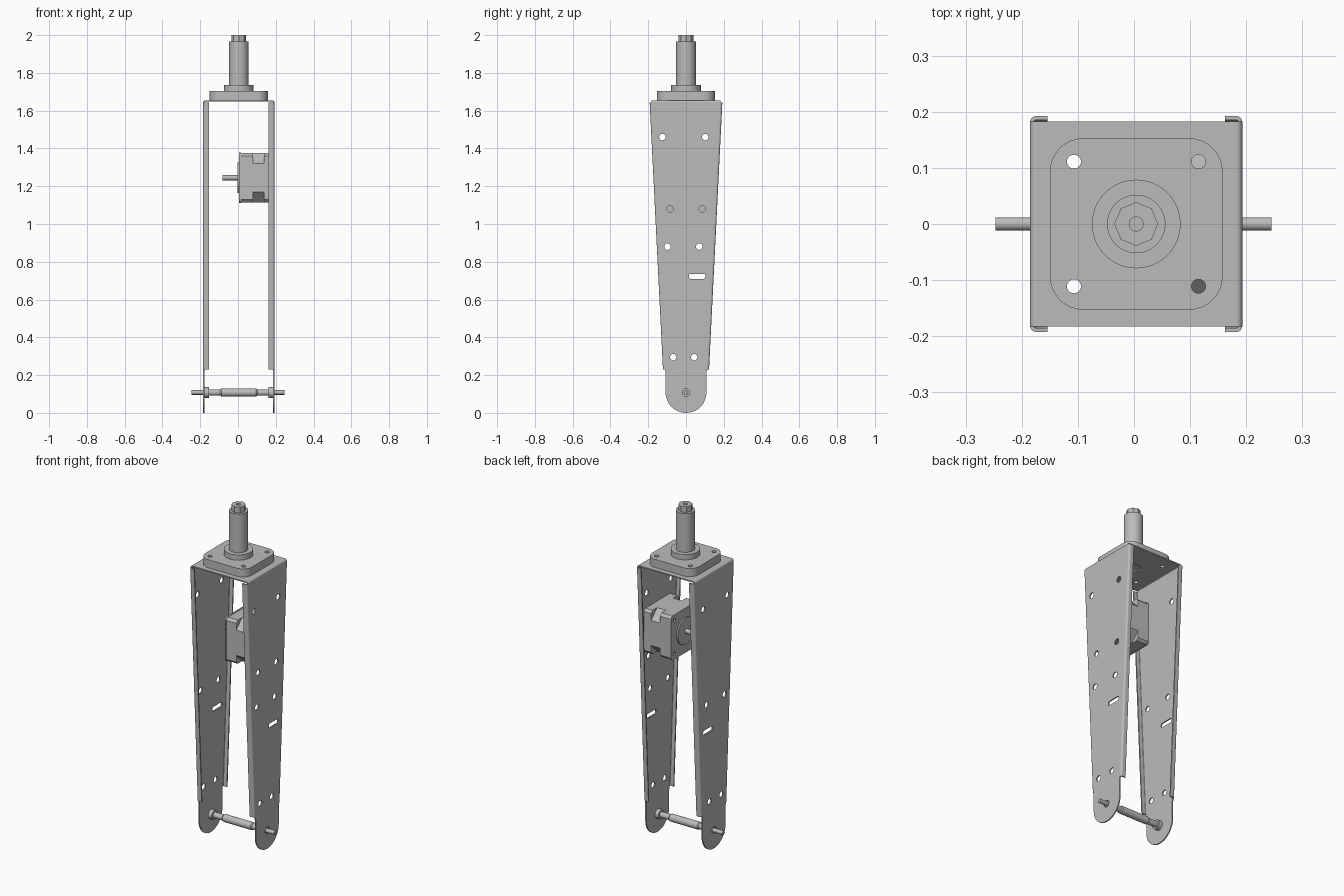
import bpy
from math import sin, cos, pi, tau
from mathutils import Matrix

cube = bpy.data.objects.get("Cube")
if cube:
    bpy.data.objects.remove(cube, do_unlink=True)

steel = bpy.data.materials.new("plain grey steel")
steel.use_nodes = True
GREY = (0.5, 0.5, 0.5, 1)
steel.diffuse_color = GREY
steel.node_tree.nodes["Principled BSDF"].inputs["Base Color"].default_value = GREY

CX = 0.004                      # middle of the fork across x
HALF = 0.189                    # half width of the fork over both legs
T, BEND = 0.007, 0.011          # sheet thickness and outer bend radius
FLANGE_Z, TOP_Z = 0.23, 1.655   # flange foot and crown top
ALONG_X = Matrix(((0, 0, 1, 0), (1, 0, 0, 0), (0, 1, 0, 0), (0, 0, 0, 1)))
UPRIGHT = Matrix.Identity(4)


def finish(name, mesh):
    mesh.materials.clear()
    mesh.materials.append(steel)
    ob = bpy.data.objects.new(name, mesh)
    bpy.context.collection.objects.link(ob)
    bpy.ops.object.select_all(action='DESELECT')
    ob.select_set(True)
    bpy.context.view_layer.objects.active = ob
    bpy.ops.object.mode_set(mode='EDIT')
    bpy.ops.mesh.select_all(action='SELECT')
    bpy.ops.mesh.remove_doubles(threshold=0.00001)
    bpy.ops.mesh.normals_make_consistent(inside=False)
    bpy.ops.object.mode_set(mode='OBJECT')
    bpy.ops.object.shade_smooth_by_angle(angle=0.5)
    return ob


def arc(x, y, r, a0, a1, n=8):
    return [(x + r * cos(a0 + (a1 - a0) * i / n), y + r * sin(a0 + (a1 - a0) * i / n))
            for i in range(n + 1)]


def circle(x, y, r, n=24):
    return arc(x, y, r, 0, tau, n)[:-1]


def rounded(x, y, hw, hh, r, n=8):
    pts = []
    for k, (sx, sy) in enumerate(((1, 1), (-1, 1), (-1, -1), (1, -1))):
        pts += arc(x + sx * (hw - r), y + sy * (hh - r), r, k * pi / 2, (k + 1) * pi / 2, n)
    return pts


def prism(name, outlines, h0, h1, matrix=UPRIGHT):
    """Extruded outline; further outlines inside the first become holes."""
    cu = bpy.data.curves.new(name, 'CURVE')
    cu.dimensions = '2D'
    cu.fill_mode = 'BOTH'
    cu.extrude = (h1 - h0) / 2
    for pts in outlines:
        sp = cu.splines.new('POLY')
        sp.points.add(len(pts) - 1)
        for p, (x, y) in zip(sp.points, pts):
            p.co = (x, y, 0, 1)
        sp.use_cyclic_u = True
    tmp = bpy.data.objects.new(name + " outline", cu)
    bpy.context.collection.objects.link(tmp)
    bpy.context.view_layer.update()
    mesh = bpy.data.meshes.new_from_object(tmp.evaluated_get(bpy.context.evaluated_depsgraph_get()))
    bpy.data.objects.remove(tmp, do_unlink=True)
    mesh.transform(matrix @ Matrix.Translation((0, 0, (h0 + h1) / 2)))
    return finish(name, mesh)


def loft(name, a, b):
    """Solid strip between two matching 3D sections."""
    n = len(a)
    faces = [(i, (i + 1) % n, n + (i + 1) % n, n + i) for i in range(n)]
    faces += [tuple(range(n)), tuple(range(2 * n - 1, n - 1, -1))]
    mesh = bpy.data.meshes.new(name)
    mesh.from_pydata(a + b, [], faces)
    return finish(name, mesh)


def turned(name, profile, matrix, n=32):
    """Lathe a list of (radius, height) steps, closed at both ends."""
    verts, faces = [], []
    for r, h in profile:
        verts += [(r * cos(tau * i / n), r * sin(tau * i / n), h) for i in range(n)]
    for k in range(len(profile) - 1):
        for i in range(n):
            j = (i + 1) % n
            faces.append((k * n + i, k * n + j, k * n + n + j, k * n + n + i))
    faces += [tuple(range(n)), tuple(range(len(verts) - n, len(verts)))]
    mesh = bpy.data.meshes.new(name)
    mesh.from_pydata(verts, [], faces)
    mesh.transform(matrix)
    return finish(name, mesh)


# Fork legs: tapered sheets with a rounded tip, bolt holes, a slot and folded flanges
def half_depth(z):
    return 0.122 + (z - FLANGE_Z) * (0.193 - 0.122) / (TOP_Z - FLANGE_Z)


bend_outer = arc(BEND, -BEND, BEND, pi, pi / 2)
bend_inner = arc(BEND, -BEND, BEND - T, pi / 2, pi)
fold = bend_outer + [(0.031, 0), (0.031, -T)] + bend_inner

for side, label in ((1, "left"), (-1, "right")):
    outer = CX + side * HALF
    top = TOP_Z - BEND
    wt, wb = half_depth(top) - BEND, half_depth(FLANGE_Z) - BEND
    outline = arc(0, 0.108, 0.108, pi, tau, 24) + [(0.108, 0.21), (wb, FLANGE_Z), (wt, top),
                                                   (-wt, top), (-wb, FLANGE_Z), (-0.108, 0.21)]
    holes = [circle(y, z, 0.017) for y, z in ((-0.125, 1.46), (0.102, 1.46), (-0.098, 0.88),
                                              (0.07, 0.88), (-0.068, 0.295), (0.043, 0.295))]
    holes += [circle(0, 0.108, 0.02), rounded(0.059, 0.723, 0.043, 0.013, 0.008)]
    if side > 0:
        holes += [circle(y, 1.08, 0.017) for y in (-0.085, 0.085)]
    x0, x1 = sorted((outer, outer - side * T))
    prism(label + "_leg", [outline] + holes, x0, x1, ALONG_X)

    for ysign, end in ((-1, "front"), (1, "back")):
        ends = [[(outer - side * u, ysign * (half_depth(z) + v), z) for u, v in fold]
                for z in (FLANGE_Z, top)]
        loft(f"{label}_leg_{end}_flange", *ends)

    # Rounded fold joining the leg to the crown
    ends = [[(outer - side * u, y, TOP_Z + v) for u, v in bend_outer + bend_inner]
            for y in (-0.183, 0.183)]
    loft(label + "_crown_fold", *ends)

# Crown sheet and the thick mounting plate on it
corner_holes = [circle(CX + sx * 0.111, sy * 0.111, 0.0125) for sx in (-1, 1) for sy in (-1, 1)]
hw = HALF - BEND
sheet = [(CX - hw, -0.183), (CX + hw, -0.183), (CX + hw, 0.183), (CX - hw, 0.183)]
prism("crown_sheet", [sheet, circle(CX, 0, 0.04)] + corner_holes, TOP_Z - T, TOP_Z)
prism("mounting_plate", [rounded(CX, 0, 0.154, 0.153, 0.06)] + corner_holes, TOP_Z, 1.703)

# Steering stem with an octagonal drive end
turned("steering_stem", [(0.079, 1.703), (0.079, 1.735), (0.052, 1.735), (0.052, 1.966)],
       Matrix.Translation((CX, 0, 0)), 48)
prism("stem_drive_end", [circle(CX, 0, 0.039, 8), circle(CX, 0, 0.0125)], 1.966, 2.0)

# Wheel axle with nuts inside the legs
half_axle = [(0.012, 0.243), (0.012, 0.181), (0.028, 0.181), (0.028, 0.158),
             (0.017, 0.158), (0.017, 0.098), (0.022, 0.092)]
axle = [(r, CX - h) for r, h in half_axle] + [(r, CX + h) for r, h in reversed(half_axle)]
axle[0], axle[-1] = (0.012, -0.247), (0.012, 0.245)
turned("wheel_axle", axle, Matrix.Translation((0, 0, 0.108)) @ ALONG_X)

# Motor on the inside of the left leg
MZ = 1.245


def cut_square(h, c):
    return [(y, MZ + z) for y, z in ((h, c - h), (h, h - c), (h - c, h), (c - h, h),
                                     (-h, h - c), (-h, c - h), (c - h, -h), (h - c, -h))]


face_holes = [circle(y, MZ + z, 0.011, 16) for y in (-0.1, 0.1) for z in (-0.1, 0.1)]
prism("motor_face_plate", [rounded(0, MZ, 0.133, 0.133, 0.02)] + face_holes, 0.006, 0.015, ALONG_X)
for name, x0, x1, cut in (("motor_front_cap", 0.015, 0.08, 0.014),
                          ("motor_core", 0.08, 0.138, 0.055),
                          ("motor_rear_cap", 0.138, CX + HALF - T, 0.014)):
    prism(name, [cut_square(0.13, cut)], x0, x1, ALONG_X)
turned("motor_shaft", [(0.014, -0.083), (0.014, -0.002), (0.08, -0.002), (0.08, 0.006)],
       Matrix.Translation((0, 0, MZ)) @ ALONG_X)
